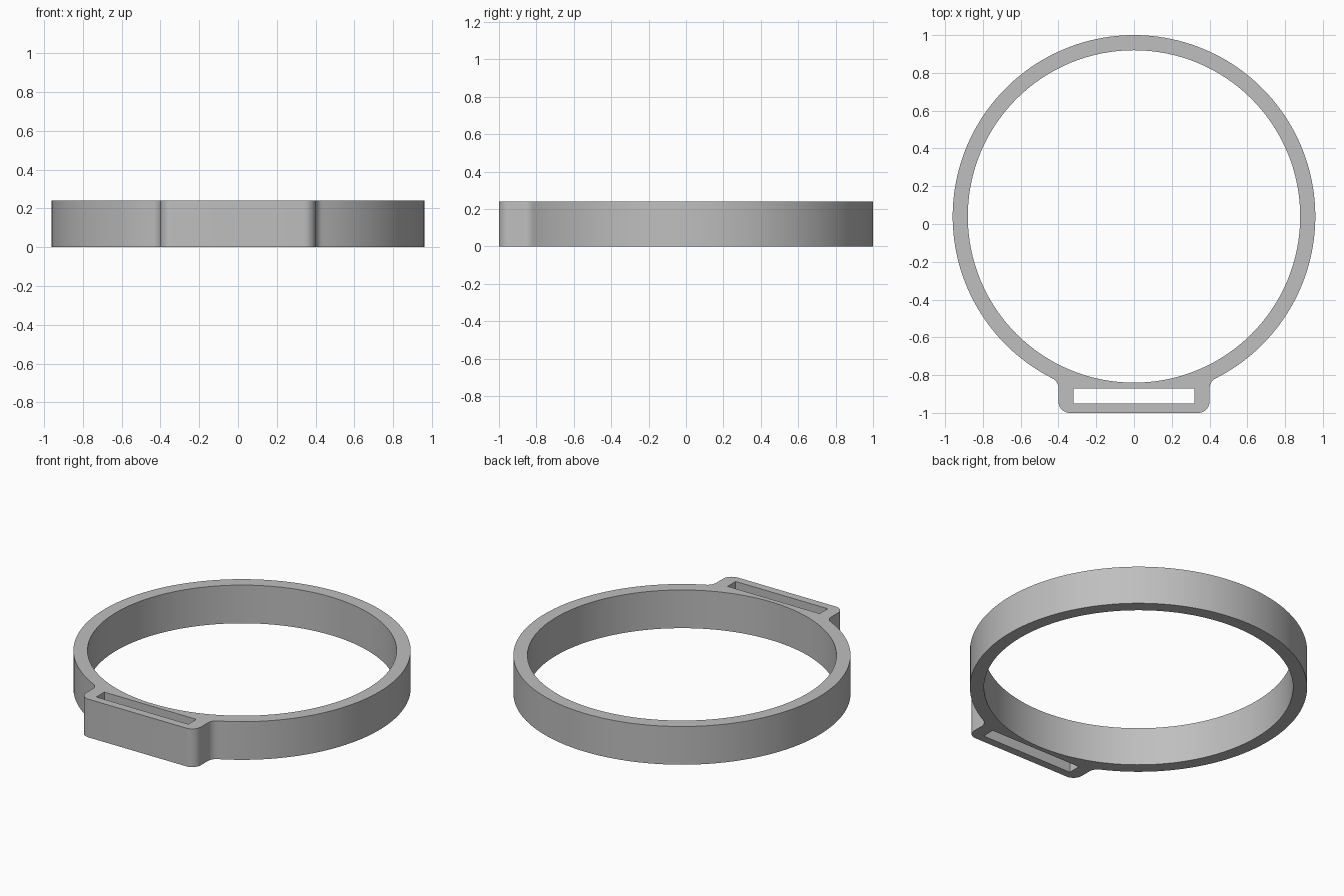
import bpy
import bmesh
from math import pi, sin, cos, atan2, sqrt, radians

cube = bpy.data.objects.get("Cube")
if cube:
    bpy.data.objects.remove(cube, do_unlink=True)

HEIGHT = 0.24
CENTRE_Y = 0.04
OUTER, INNER = 0.96, 0.88
TAB_HALF, TAB_FRONT = 0.40, -1.0
ROUND = 0.06
SLOT_HALF, SLOT_FRONT, SLOT_BACK = 0.32, -0.95, -0.87


def arc(cx, cy, radius, start, end, steps):
    """Points along an arc, both ends included."""
    angles = [start + (end - start) * i / steps for i in range(steps + 1)]
    return [(cx + radius * cos(a), cy + radius * sin(a)) for a in angles]


# Concave fillet touching both the tab side and the outer circle
fillet_x = TAB_HALF + ROUND
fillet_drop = sqrt((OUTER + ROUND) ** 2 - fillet_x ** 2)
fillet_y = CENTRE_Y - fillet_drop
join = atan2(-fillet_drop, fillet_x)

# Right half of the outline: tab corner, fillet, band; then mirrored
half = arc(TAB_HALF - ROUND, TAB_FRONT + ROUND, ROUND, -pi / 2, 0, 10)
half += arc(fillet_x, fillet_y, ROUND, pi, join + pi, 10)
half += arc(0, CENTRE_Y, OUTER, join, pi / 2, 80)[1:]
outline = half + [(-x, y) for x, y in reversed(half[:-1])]

# Openings: round bore and strap slot
bore = arc(0, CENTRE_Y, INNER, 0, 2 * pi, 128)[:-1]
slot = [(-SLOT_HALF, SLOT_FRONT), (SLOT_HALF, SLOT_FRONT),
        (SLOT_HALF, SLOT_BACK), (-SLOT_HALF, SLOT_BACK)]

# Fill the profile around its openings and extrude it upward
bm = bmesh.new()
edges = []
for loop in (outline, bore, slot):
    verts = [bm.verts.new((x, y, 0)) for x, y in loop]
    edges += [bm.edges.new((v, verts[i - 1])) for i, v in enumerate(verts)]
bmesh.ops.triangle_fill(bm, edges=edges, use_beauty=True, normal=(0, 0, 1))
raised = bmesh.ops.extrude_face_region(bm, geom=bm.faces[:], use_keep_orig=True)
top = [g for g in raised["geom"] if isinstance(g, bmesh.types.BMVert)]
bmesh.ops.translate(bm, verts=top, vec=(0, 0, HEIGHT))
bmesh.ops.recalc_face_normals(bm, faces=bm.faces[:])

mesh = bpy.data.meshes.new("ring_with_strap_slot")
bm.to_mesh(mesh)
bm.free()
ring = bpy.data.objects.new("ring_with_strap_slot", mesh)
bpy.context.collection.objects.link(ring)

# Plain grey finish
grey = bpy.data.materials.new("light_grey")
grey.use_nodes = True
colour = (0.52, 0.52, 0.52, 1)
grey.diffuse_color = colour
grey.node_tree.nodes["Principled BSDF"].inputs["Base Color"].default_value = colour
mesh.materials.append(grey)

bpy.ops.object.select_all(action="DESELECT")
ring.select_set(True)
bpy.context.view_layer.objects.active = ring
bpy.ops.object.shade_smooth_by_angle(angle=radians(30))
